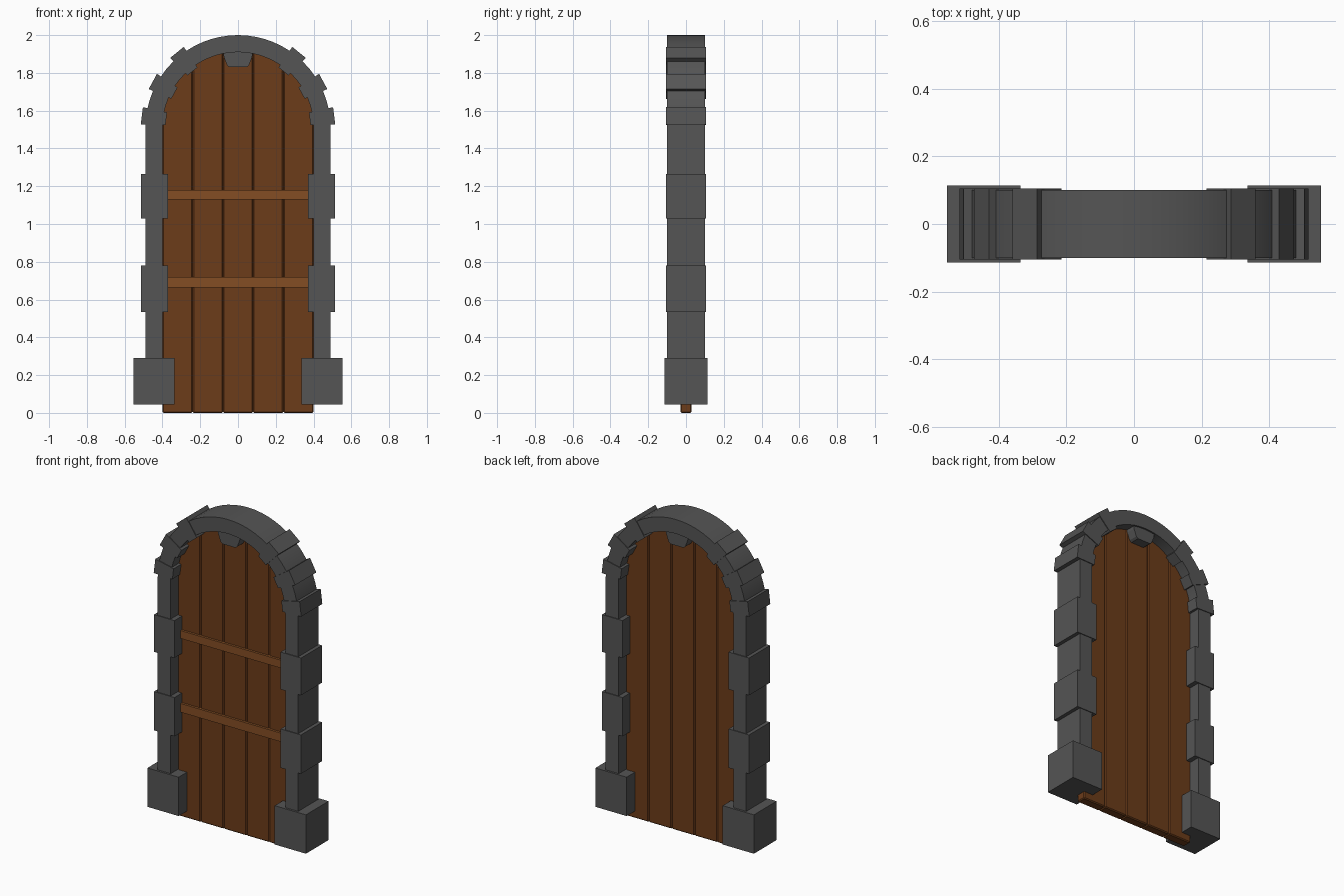
import bpy, bmesh, math

if "Cube" in bpy.data.objects:
    bpy.data.objects.remove(bpy.data.objects["Cube"])


def material(name, rgb):
    m = bpy.data.materials.new(name)
    m.diffuse_color = (*rgb, 1)
    m.use_nodes = True
    m.node_tree.nodes["Principled BSDF"].inputs["Base Color"].default_value = m.diffuse_color
    return m


STONE = material("stone", (0.09, 0.09, 0.09))
WOOD = material("wood", (0.15, 0.045, 0.01))
LIGHT_WOOD = material("light_wood", (0.23, 0.075, 0.017))
SPRING = 1.51  # height where the arch begins
INNER, OUTER = 0.40, 0.49


def prism(name, outline, y0, y1, mat, bevel=0.0, smooth=False):
    """Extrude an x-z outline from y0 to y1."""
    bm = bmesh.new()
    face = bm.faces.new([bm.verts.new((x, y0, z)) for x, z in outline])
    ext = bmesh.ops.extrude_face_region(bm, geom=[face])
    verts = [v for v in ext["geom"] if isinstance(v, bmesh.types.BMVert)]
    bmesh.ops.translate(bm, verts=verts, vec=(0, y1 - y0, 0))
    bmesh.ops.recalc_face_normals(bm, faces=bm.faces)
    mesh = bpy.data.meshes.new(name)
    bm.to_mesh(mesh)
    bm.free()
    ob = bpy.data.objects.new(name, mesh)
    bpy.context.collection.objects.link(ob)
    mesh.materials.append(mat)
    if bevel:
        mod = ob.modifiers.new("bevel", "BEVEL")
        mod.width, mod.segments = bevel, 1
        mod.limit_method, mod.angle_limit = "ANGLE", math.radians(40)
    if smooth:
        bpy.ops.object.select_all(action="DESELECT")
        ob.select_set(True)
        bpy.context.view_layer.objects.active = ob
        bpy.ops.object.shade_smooth_by_angle(angle=math.radians(30))
    return ob


def rect(x0, x1, z0, z1):
    return [(x0, z0), (x1, z0), (x1, z1), (x0, z1)]


def arc(r, n=32):
    return [(r * math.cos(math.pi * i / n), SPRING + r * math.sin(math.pi * i / n))
            for i in range(n + 1)]


# Stone frame: two jambs joined by a round arch
frame = ([(OUTER, 0.1)] + arc(OUTER) + [(-OUTER, 0.1), (-INNER, 0.1)]
         + arc(INNER)[::-1] + [(INNER, 0.1)])
prism("stone_frame", frame, -0.1, 0.1, STONE, smooth=True)

# Keystone hanging below the crown
prism("keystone", [(-0.08, 1.93), (-0.075, 1.885), (-0.058, 1.84), (-0.045, 1.83),
                   (0.045, 1.83), (0.058, 1.84), (0.075, 1.885), (0.08, 1.93)],
      -0.09, 0.09, STONE)

for side, tag in ((-1, "left"), (1, "right")):
    # Base block and jamb blocks
    prism(f"base_block_{tag}", rect(side * 0.335, side * 0.553, 0.045, 0.29),
          -0.113, 0.113, STONE)
    for i, (z0, z1) in enumerate(((0.535, 0.78), (1.03, 1.265))):
        prism(f"jamb_block_{tag}_{i + 1}", rect(side * 0.37, side * 0.513, z0, z1),
              -0.105, 0.105, STONE)
    # Wedge blocks around the arch
    for i, deg in enumerate((7, 28.5, 51)):
        a = math.radians(deg)
        pts = []
        for r, t in ((0.383, -0.034), (0.513, -0.046), (0.513, 0.046), (0.383, 0.034)):
            pts.append((side * (r * math.cos(a) - t * math.sin(a)),
                        SPRING + r * math.sin(a) + t * math.cos(a)))
        prism(f"arch_block_{tag}_{i + 1}", pts, -0.105, 0.105, STONE)

# Door planks with tops cut to the arch
R = 0.42
for i in range(5):
    x0 = -0.4 + i * 0.16
    x1 = x0 + 0.16
    top = [x1 + (x0 - x1) * k / 6 for k in range(7)]
    outline = [(x0, 0), (x1, 0)] + [(x, SPRING + math.sqrt(R * R - x * x)) for x in top]
    prism(f"door_plank_{i + 1}", outline, -0.03, 0.03, WOOD, bevel=0.006)

# Cross bars on the front of the door
for i, (z0, z1) in enumerate(((0.665, 0.72), (1.13, 1.18))):
    prism(f"cross_bar_{i + 1}", rect(-0.39, 0.39, z0, z1), -0.045, -0.02, LIGHT_WOOD)
